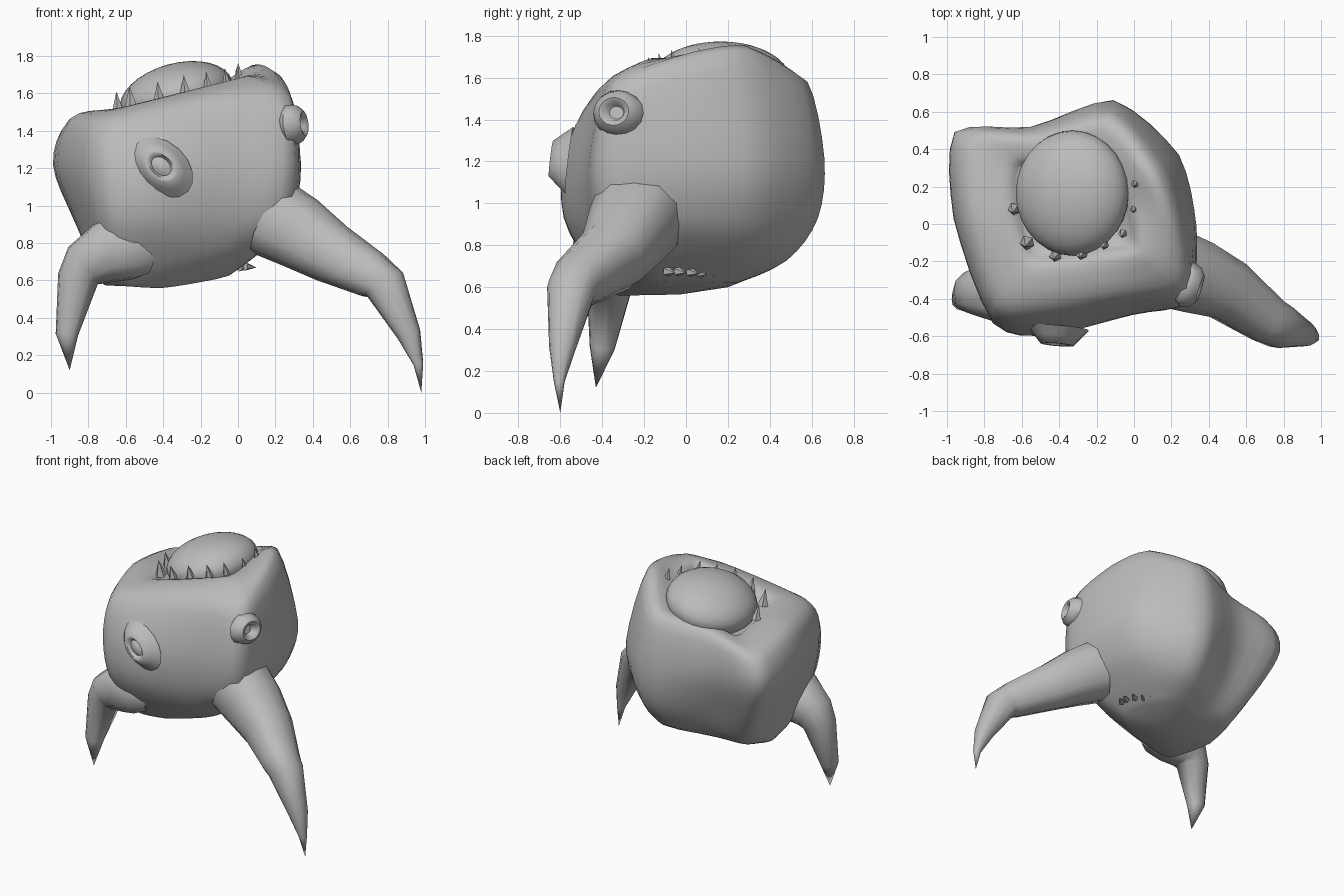
import bpy, bmesh, math
from mathutils import Vector, Matrix

if "Cube" in bpy.data.objects:
    bpy.data.objects.remove(bpy.data.objects["Cube"])

grey = bpy.data.materials.new("plain_grey")
grey.diffuse_color = (0.5, 0.5, 0.5, 1)
grey.use_nodes = True
grey.node_tree.nodes["Principled BSDF"].inputs["Base Color"].default_value = grey.diffuse_color


def finish(name, bm, angle=60):
    bmesh.ops.recalc_face_normals(bm, faces=bm.faces)
    me = bpy.data.meshes.new(name)
    bm.to_mesh(me)
    bm.free()
    me.materials.append(grey)
    ob = bpy.data.objects.new(name, me)
    bpy.context.collection.objects.link(ob)
    bpy.ops.object.select_all(action='DESELECT')
    ob.select_set(True)
    bpy.context.view_layer.objects.active = ob
    bpy.ops.object.shade_smooth_by_angle(angle=math.radians(angle))
    return ob


def skin(bm, rings, start=None, end=None):
    """Join rings of points with quads and close the ends with fans."""
    vs = [[bm.verts.new(p) for p in r] for r in rings]
    n = len(vs[0])
    for a, b in zip(vs, vs[1:]):
        for i in range(n):
            j = (i + 1) % n
            bm.faces.new((a[i], a[j], b[j], b[i]))
    for ring, tip in ((vs[0], start), (vs[-1], end)):
        if tip is not None:
            t = bm.verts.new(tip)
            for i in range(n):
                bm.faces.new((ring[i], ring[(i + 1) % n], t))


def spline(p, t, soft):
    a, b, c, d = p
    curve = 0.5 * (2 * b + (c - a) * t + (2 * a - 5 * b + 4 * c - d) * t * t
                   + (3 * b - a - 3 * c + d) * t ** 3)
    return curve * soft + b.lerp(c, t) * (1 - soft)


def refine(items, steps, closed, soft):
    """Curve through the given points; lower softness gives tighter corners."""
    n, out = len(items), []
    for i in range(n if closed else n - 1):
        ids = [i - 1, i, i + 1, i + 2]
        ids = [k % n if closed else min(max(k, 0), n - 1) for k in ids]
        out += [spline([items[k] for k in ids], s / steps, soft) for s in range(steps)]
    return out if closed else out + [items[-1]]


# Body: cross-sections from the belly to the slanted rim
base = [(-.62, -.33, .57), (-.4, -.3, .56), (-.15, -.22, .60), (-.05, -.15, .625), (-.05, 0, .63),
        (-.1, .14, .62), (-.2, .24, .62), (-.45, .2, .6), (-.64, .17, .6), (-.715, .0, .575)]
low = [(-.66, -.41), (-.4, -.44), (-.05, -.37), (.12, -.26), (.12, 0),
       (.06, .28), (-.14, .48), (-.46, .34), (-.70, .27), (-.765, 0)]
mid = [(-.72, -.53), (-.45, -.58), (-.05, -.47), (.26, -.38), (.27, 0),
       (.19, .34), (-.12, .63), (-.52, .44), (-.85, .40), (-.87, 0)]
wide = [(-.76, -.52), (-.45, -.58), (0, -.48), (.30, -.41), (.335, -.02),
        (.24, .37), (-.11, .66), (-.55, .52), (-.96, .49), (-.965, .03)]
rim = [(-.74, -.43, 1.45), (-.45, -.45, 1.50), (-.03, -.39, 1.57), (.27, -.33, 1.57),
       (.23, .02, 1.69), (.12, .3, 1.73), (-.13, .58, 1.58), (-.52, .48, 1.50),
       (-.89, .46, 1.42), (-.89, .02, 1.47)]
mouth = Vector((-.33, .14, 1.48))
belly = Vector((-.38, -.03, .565))


def top_z(x, y):
    return 1.69 + 0.25 * x - .25 * max(0, y - .22)


def shrink(pts, c, f, drop):
    flat = [(c.x + (p[0] - c.x) * f, c.y + (p[1] - c.y) * f) for p in pts]
    return [Vector((x, y, top_z(x, y) - drop)) for x, y in flat]


sections = [
    [Vector(p) for p in base],
    [Vector((x, y, .70 + .12 * (x + .36))) for x, y in low],
    [Vector((x, y, .93)) for x, y in mid],
    [Vector((x, y, 1.22)) for x, y in wide],
    [Vector(p) for p in rim],
    shrink(rim, mouth, .64, .01),
    shrink(rim, mouth, .5, .07),
]
around = [refine(s, 4, True, .7) for s in sections]
columns = [refine([s[i] for s in around], 4, False, .95) for i in range(len(around[0]))]
bm = bmesh.new()
skin(bm, list(zip(*columns)), belly, mouth)
finish("body", bm)

# Shallow dome bulging out of the upper opening
bm = bmesh.new()
bmesh.ops.create_uvsphere(
    bm, u_segments=28, v_segments=16, radius=1,
    matrix=Matrix.Translation((-.33, .165, 1.585)) @ Matrix.Rotation(-.27, 4, 'Y')
    @ Matrix.Diagonal((.31, .335, .175, 1)))
finish("dome", bm)


# Legs: tapered, slightly squarish tubes along a bent path
def leg(name, path, tip):
    pts = [Vector(p[:3]) for p in path] + [Vector(tip)]
    rings = []
    for k, p in enumerate(path):
        d = (pts[k + 1] - pts[max(k - 1, 0)]).normalized()
        side = d.cross(Vector((0, 1, 0))).normalized()
        up = side.cross(d)
        rings.append([pts[k] + p[3] * (1 + .1 * math.sin(2 * a) ** 2)
                      * (math.cos(a) * side + math.sin(a) * up)
                      for a in (math.tau * i / 12 for i in range(12))])
    bm = bmesh.new()
    skin(bm, rings, pts[0], pts[-1])
    finish(name, bm)


leg("right_leg", [(.19, -.235, .93, .215), (.32, -.28, .86, .20), (.5, -.355, .745, .165),
                  (.715, -.515, .63, .127), (.785, -.55, .58, .115), (.915, -.59, .31, .064),
                  (.965, -.605, .15, .026)], (.98, -.6, 0))
leg("left_leg", [(-.47, -.35, .75, .12), (-.55, -.37, .765, .16), (-.68, -.37, .765, .175),
                 (-.82, -.36, .68, .132), (-.855, -.365, .61, .11), (-.915, -.4, .31, .06)],
    (-.9, -.43, .12))


# Small eyes: low swollen rings with a shallow dished centre
def eye(name, pos, facing, roll, size, squash, profile, centre):
    m = (Matrix.Translation(pos) @ Vector(facing).to_track_quat('Z', 'Y').to_matrix().to_4x4()
         @ Matrix.Rotation(roll, 4, 'Z'))
    bm = bmesh.new()
    skin(bm, [[m @ Vector((r * size * math.cos(a), r * size * squash * math.sin(a), h * size))
               for a in (math.tau * i / 16 for i in range(16))] for r, h in profile],
         None, m @ Vector((0, 0, centre * size)))
    finish(name, bm)


eye("front_eye", (-.41, -.615, 1.21), (-.05, -1, .1), -.75, .12, .7,
    [(1.6, -.5), (1.2, -.1), (.85, .25), (.65, .25), (.5, .05), (.3, .15)], .2)
eye("corner_eye", (.322, -.335, 1.435), (1, -.3, .12), 0, .115, .9,
    [(.5, -1), (1.1, -.4), (.95, .05), (.65, .3), (.42, .2), (.3, -.15)], -.3)


# Teeth around the upper opening and under the belly
def teeth(name, items):
    bm = bmesh.new()
    for foot, tip, r in items:
        foot, tip = Vector(foot), Vector(tip)
        q = (tip - foot).to_track_quat('Z', 'Y')
        ring = [foot + q @ Vector((r * math.cos(a), r * math.sin(a), 0))
                for a in (math.tau * i / 5 for i in range(5))]
        skin(bm, [ring], foot, tip)
    finish(name, bm, 20)


upper = [(-.64, .08, .035), (-.57, -.1, .04), (-.42, -.17, .034), (-.28, -.16, .034),
         (-.16, -.11, .028), (-.06, -.05, .025), (0, .08, .02), (.01, .22, .03)]
teeth("upper_teeth", [((x, y, top_z(x, y) - .03), (x - .01, y - .02, top_z(x, y) + .01 + 2 * r), r)
                      for x, y, r in upper])
lower = [(.04, -.09), (.04, -.04), (.01, .02), (-.04, .06), (-.09, .1)]
teeth("lower_teeth", [((x, y, .67 + .12 * x), (x + .06, y + .04, .665 + .1 * x), .025)
                      for x, y in lower])
